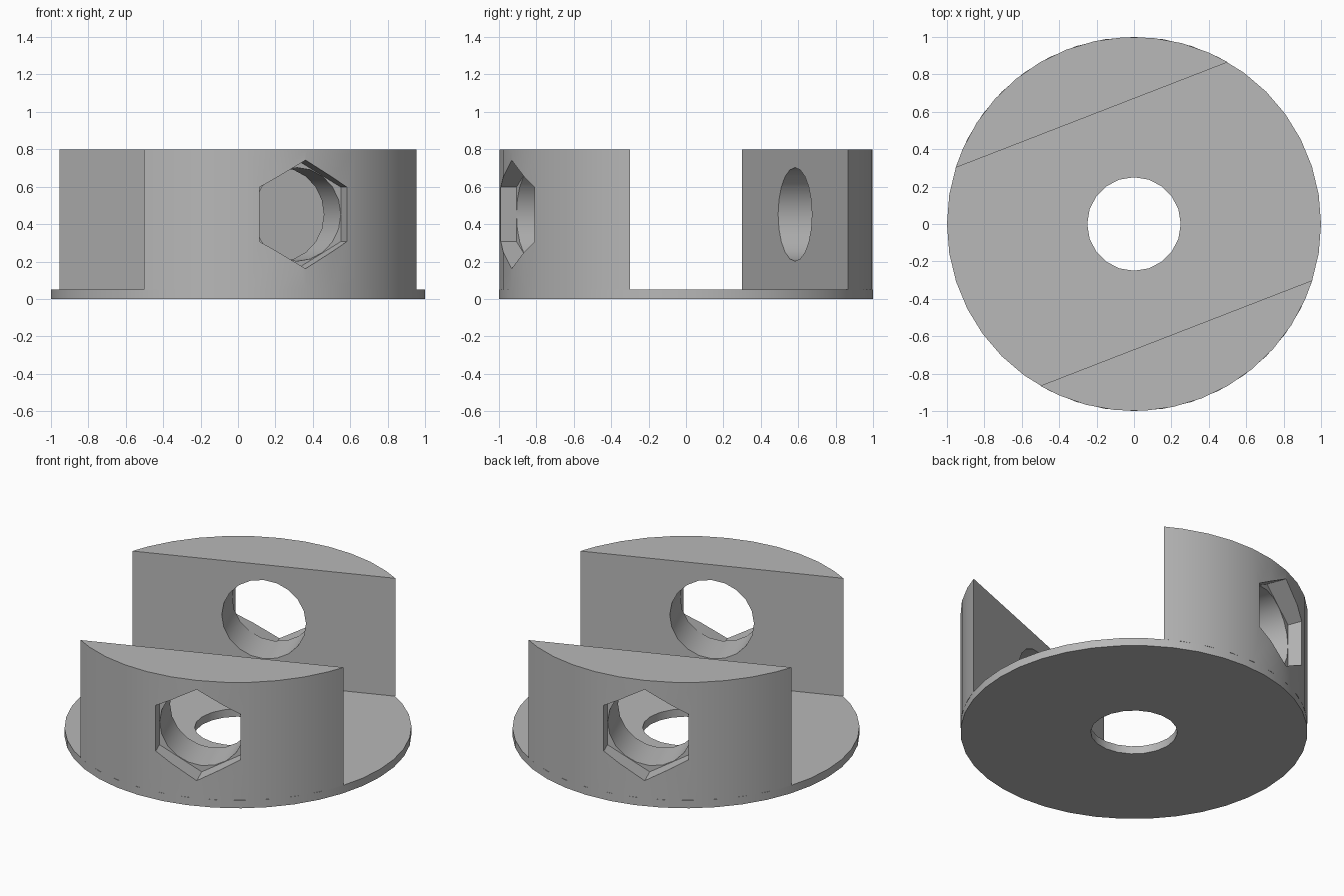
import bpy
import bmesh
from math import cos, sin, radians
from mathutils import Matrix

if "Cube" in bpy.data.objects:
    bpy.data.objects.remove(bpy.data.objects["Cube"], do_unlink=True)

BASE_H, TOP = 0.05, 0.80
WALL_TURN = 21.2      # twist of the slot about z
HALF_ARC = 51.3       # half the arc each wall spans
BORE_Z = 0.452

grey = bpy.data.materials.new("plain grey")
grey.use_nodes = True
colour = (0.48, 0.48, 0.48, 1)
grey.diffuse_color = colour
grey.node_tree.nodes["Principled BSDF"].inputs["Base Color"].default_value = colour


def ring(radius, count):
    return [(radius * cos(radians(360 * i / count)),
             radius * sin(radians(360 * i / count))) for i in range(count)]


def prism(name, outline, z0, z1, matrix=Matrix()):
    """Extrude a flat outline from z0 to z1, then place it."""
    bm = bmesh.new()
    face = bm.faces.new([bm.verts.new((x, y, z0)) for x, y in outline])
    top = bmesh.ops.extrude_face_region(bm, geom=[face])["geom"]
    moved = [v for v in top if isinstance(v, bmesh.types.BMVert)]
    bmesh.ops.translate(bm, verts=moved, vec=(0, 0, z1 - z0))
    bmesh.ops.recalc_face_normals(bm, faces=bm.faces)
    bm.transform(matrix)
    mesh = bpy.data.meshes.new(name)
    bm.to_mesh(mesh)
    bm.free()
    mesh.materials.append(grey)
    obj = bpy.data.objects.new(name, mesh)
    bpy.context.collection.objects.link(obj)
    return obj


def select_only(obj):
    bpy.ops.object.select_all(action='DESELECT')
    obj.select_set(True)
    bpy.context.view_layer.objects.active = obj


def cut(obj, cutters):
    """Subtract the cutters, apply, and smooth the curved faces."""
    select_only(obj)
    for cutter in cutters:
        mod = obj.modifiers.new("cut", 'BOOLEAN')
        mod.operation = 'DIFFERENCE'
        mod.solver = 'EXACT'
        mod.object = cutter
        bpy.ops.object.modifier_apply(modifier=mod.name)
        bpy.data.objects.remove(cutter, do_unlink=True)
    select_only(obj)
    bpy.ops.object.shade_smooth_by_angle(angle=radians(28))


# Round base plate with a central hole
base = prism("base_plate", ring(1, 40), 0, BASE_H)
cut(base, [prism("hole_cutter", ring(0.25, 20), -0.1, 0.2)])

# Two facing walls, each with a round bore and a hexagonal nut pocket
angles = [-HALF_ARC] + list(range(-45, 46, 9)) + [HALF_ARC]
segment = [(cos(radians(a)), sin(radians(a))) for a in angles]
for name, heading in (("front_wall", WALL_TURN - 90), ("back_wall", WALL_TURN + 90)):
    turn = Matrix.Rotation(radians(heading), 4, 'Z')
    sideways = turn @ Matrix.Translation((0, 0, BORE_Z)) @ Matrix.Rotation(radians(90), 4, 'Y')
    wall = prism(name, segment, BASE_H, TOP, turn)
    bore = prism("bore_cutter", ring(0.25, 20), 0.4, 1.2, sideways)
    pocket = prism("pocket_cutter", ring(0.29, 6), 0.875, 1.2, sideways)
    cut(wall, [bore, pocket])
